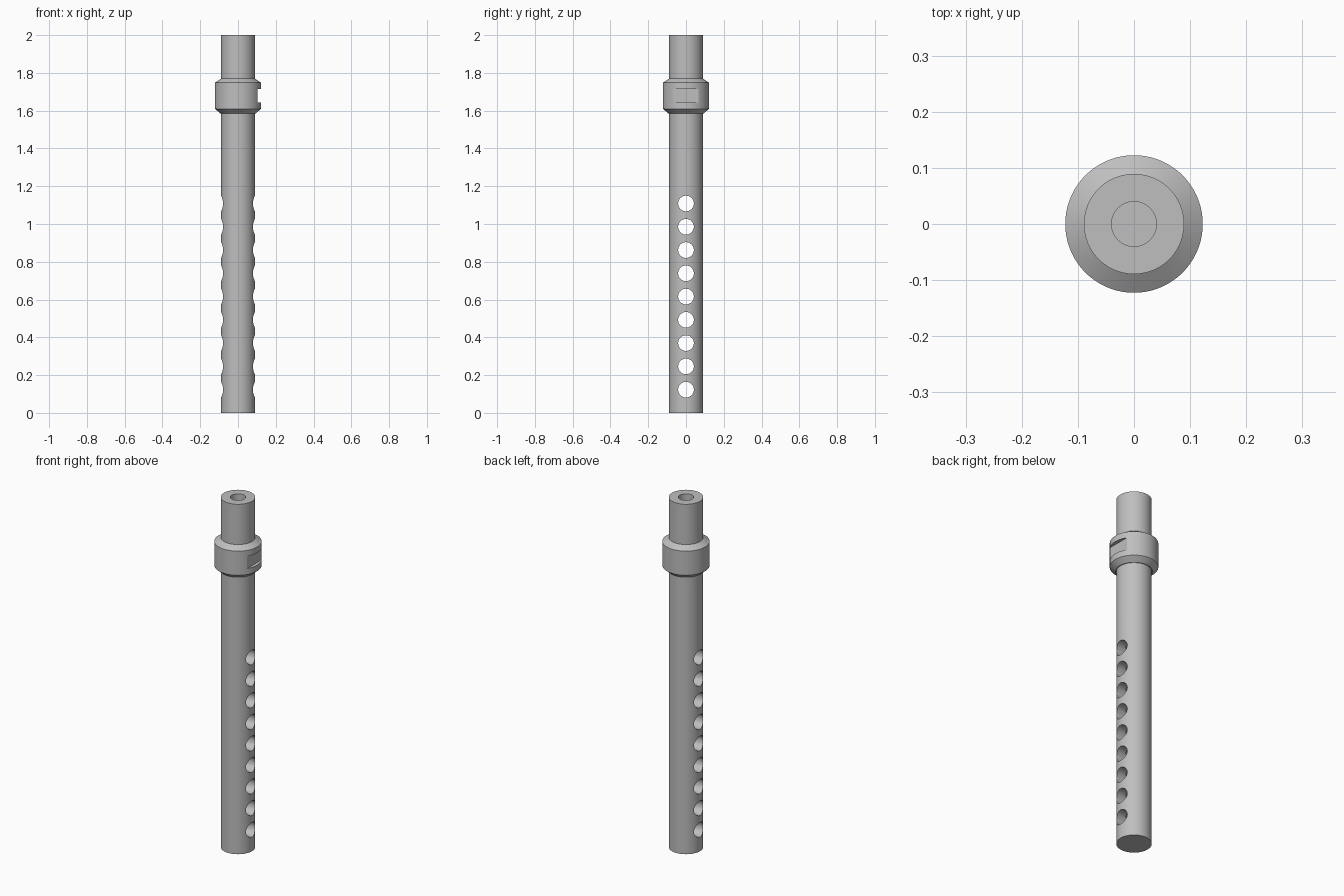
import bpy, bmesh, math
from mathutils import Matrix

if "Cube" in bpy.data.objects:
    bpy.data.objects.remove(bpy.data.objects["Cube"])

SEGMENTS = 96
TUBE_R, BORE_R, COLLAR_R = 0.0893, 0.04, 0.1225

steel = bpy.data.materials.new("plain grey")
steel.use_nodes = True
grey = (0.52, 0.52, 0.52, 1)
steel.diffuse_color = grey
steel.node_tree.nodes["Principled BSDF"].inputs["Base Color"].default_value = grey


def make_object(name, bm):
    bmesh.ops.remove_doubles(bm, verts=bm.verts, dist=1e-5)
    bmesh.ops.recalc_face_normals(bm, faces=bm.faces)
    mesh = bpy.data.meshes.new(name)
    bm.to_mesh(mesh)
    bm.free()
    mesh.materials.append(steel)
    obj = bpy.data.objects.new(name, mesh)
    bpy.context.collection.objects.link(obj)
    return obj


def lathe(name, profile, closed=False):
    """Spin a (radius, height) profile around the z axis."""
    bm = bmesh.new()
    verts = [bm.verts.new((r, 0, z)) for r, z in profile]
    edges = [bm.edges.new(pair) for pair in zip(verts, verts[1:])]
    if closed:
        edges.append(bm.edges.new((verts[-1], verts[0])))
    bmesh.ops.spin(bm, geom=verts + edges, cent=(0, 0, 0), axis=(0, 0, 1),
                   angle=math.tau, steps=SEGMENTS, use_merge=True)
    return make_object(name, bm)


def cut(target, cutter):
    cutter.hide_render = True
    mod = target.modifiers.new("cut", "BOOLEAN")
    mod.object = cutter
    mod.operation = "DIFFERENCE"
    mod.solver = "EXACT"
    bpy.context.view_layer.objects.active = target
    bpy.ops.object.modifier_apply(modifier=mod.name)
    bpy.data.objects.remove(cutter)


def smooth(obj):
    bpy.ops.object.select_all(action="DESELECT")
    obj.select_set(True)
    bpy.context.view_layer.objects.active = obj
    bpy.ops.object.shade_smooth_by_angle(angle=math.radians(30))


# Tube with a blind bore from the top
tube = lathe("tube", [(0, 0), (TUBE_R, 0), (TUBE_R, 2), (BORE_R, 2),
                      (BORE_R, 0.08), (0, 0.08)])

# Row of round holes straight through the tube
bm = bmesh.new()
for i in range(9):
    place = Matrix.Translation((0, 0, 0.123 + i * 0.1232)) @ Matrix.Rotation(math.pi / 2, 4, "Y")
    bmesh.ops.create_cone(bm, cap_ends=True, segments=48, radius1=0.0415,
                          radius2=0.0415, depth=0.4, matrix=place)
cut(tube, make_object("hole_cutter", bm))

# Bevelled collar
collar = lathe("collar", [(0.085, 1.585), (0.093, 1.585), (COLLAR_R, 1.61),
                          (COLLAR_R, 1.748), (TUBE_R, 1.77), (0.085, 1.77)], closed=True)

# Flat-bottomed notch on the left side of the collar
bm = bmesh.new()
bmesh.ops.create_cube(bm, size=1, matrix=Matrix.Translation((0.153, 0, 1.679))
                      @ Matrix.Diagonal((0.1, 0.3, 0.07, 1)))
cut(collar, make_object("notch_cutter", bm))

for part in (tube, collar):
    smooth(part)
